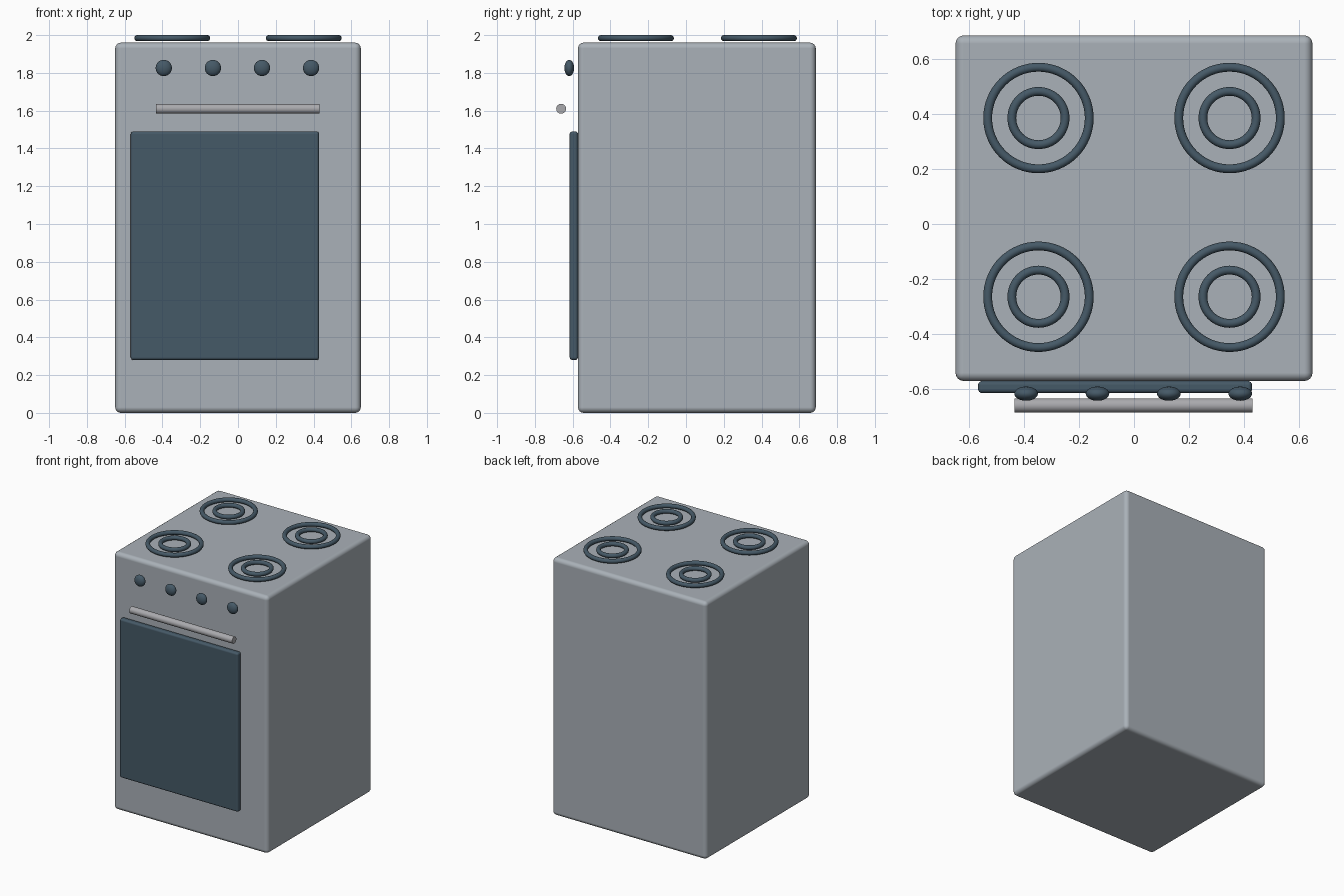
import bpy
import math

cube = bpy.data.objects.get("Cube")
if cube:
    bpy.data.objects.remove(cube, do_unlink=True)


def material(name, rgb):
    mat = bpy.data.materials.new(name)
    mat.use_nodes = True
    colour = (*rgb, 1)
    mat.diffuse_color = colour
    mat.node_tree.nodes["Principled BSDF"].inputs["Base Color"].default_value = colour
    return mat


steel = material("pale blue grey enamel", (0.40, 0.44, 0.48))
dark = material("dark slate", (0.06, 0.10, 0.135))
chrome = material("neutral grey metal", (0.40, 0.40, 0.42))


def finish(name, mat):
    obj = bpy.context.object
    obj.name = name
    obj.data.materials.append(mat)
    bpy.ops.object.transform_apply(location=False, rotation=True, scale=True)
    bpy.ops.object.shade_smooth_by_angle(angle=math.radians(40))
    return obj


def rounded_box(name, low, high, bevel, mat):
    centre = [(a + b) / 2 for a, b in zip(low, high)]
    bpy.ops.mesh.primitive_cube_add(size=1, location=centre)
    bpy.context.object.scale = [b - a for a, b in zip(low, high)]
    obj = finish(name, mat)
    mod = obj.modifiers.new("rounded edges", "BEVEL")
    mod.width = bevel
    mod.segments = 4
    mod.harden_normals = True


# Cabinet and oven door
rounded_box("cabinet", (-0.65, -0.572, 0), (0.65, 0.687, 1.96), 0.03, steel)
rounded_box("oven_door", (-0.568, -0.616, 0.28), (0.43, -0.572, 1.49), 0.015, dark)

# Door handle
bpy.ops.mesh.primitive_cylinder_add(vertices=32, radius=0.026, depth=0.866,
                                    location=(-0.002, -0.661, 1.61),
                                    rotation=(0, math.pi / 2, 0))
finish("door_handle", chrome)

# Control knobs: flattened spheres
for i in range(4):
    bpy.ops.mesh.primitive_uv_sphere_add(segments=32, ring_count=16, radius=0.043,
                                         location=(-0.393 + 0.26 * i, -0.618, 1.826))
    bpy.context.object.scale = (1, 0.6, 1)
    finish(f"knob_{i + 1}", dark)

# Hob burners: two concentric rings each
for side, x in (("right", -0.348), ("left", 0.348)):
    for place, y in (("front", -0.265), ("back", 0.386)):
        for ring, radius in (("outer", 0.185), ("inner", 0.097)):
            bpy.ops.mesh.primitive_torus_add(major_radius=radius, minor_radius=0.016,
                                             major_segments=64, minor_segments=16,
                                             location=(x, y, 1.984))
            finish(f"{place}_{side}_{ring}_burner_ring", dark)
